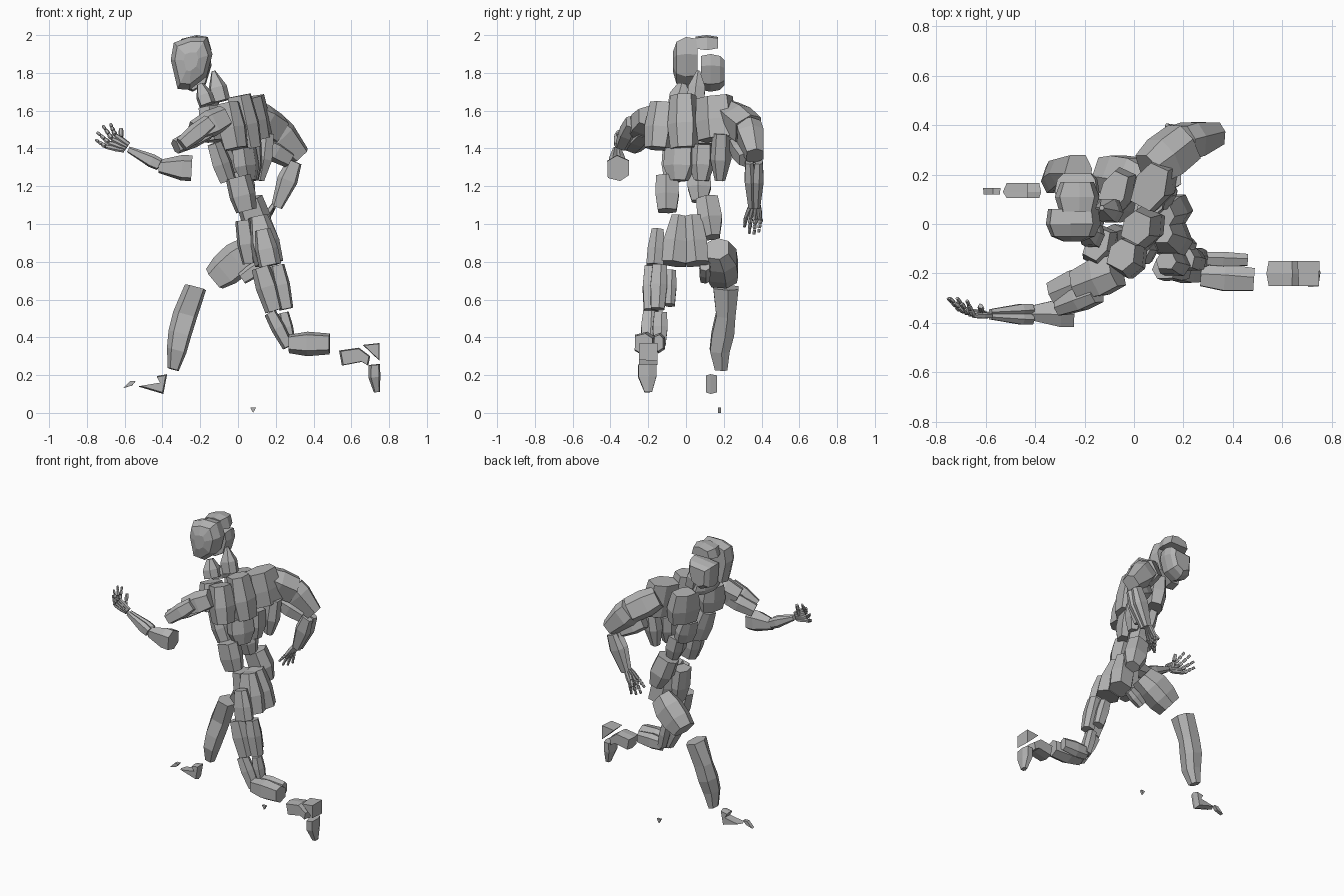
import bpy, bmesh
from mathutils import Vector

grey = bpy.data.materials.new("stone_grey")
grey.diffuse_color = (0.45, 0.45, 0.45, 1)

# Chipped six-sided cross-section shared by all chunks
SECTION = [(1, -.6), (1, .55), (.2, 1), (-.95, .75), (-1, -.55), (-.1, -1)]
TWIST = (0.42, 0.9, 0)   # shoulder line of the turned torso


def loft(name, rings):
    """Flat-faced closed solid through rings of points."""
    bm = bmesh.new()
    loops = [[bm.verts.new(p) for p in r] for r in rings]
    n = len(loops[0])
    for a, b in zip(loops, loops[1:]):
        for i in range(n):
            j = (i + 1) % n
            bm.faces.new((a[i], a[j], b[j], b[i]))
    bm.faces.new(loops[0][::-1])
    bm.faces.new(loops[-1])
    bmesh.ops.recalc_face_normals(bm, faces=bm.faces)
    me = bpy.data.meshes.new(name)
    bm.to_mesh(me)
    bm.free()
    me.materials.append(grey)
    ob = bpy.data.objects.new(name, me)
    bpy.context.collection.objects.link(ob)
    return ob


def strand(name, stations, side=(0, 1, 0)):
    """Chunk through stations of (centre, half width along side, half depth)."""
    pts = [Vector(c) for c, w, d in stations]
    t = (pts[-1] - pts[0]).normalized()
    s = Vector(side)
    s = (s - t * s.dot(t)).normalized()
    f = t.cross(s)
    return loft(name, [[c + s * (u * w) + f * (v * d) for u, v in SECTION]
                       for c, (_, w, d) in zip(pts, stations)])


def chunk(name, a, b, w, d, ends=(.85, .8), side=(0, 1, 0), bulge=.45):
    """Simple chunk from a to b, fullest at the bulge."""
    a, b = Vector(a), Vector(b)
    return strand(name, [(a.lerp(b, k), w * e, d * e)
                         for k, e in ((0, ends[0]), (bulge, 1), (1, ends[1]))], side)


def slab(name, profile, layers):
    """Side profile in x and z, stacked along y as (y, scale) layers."""
    n = len(profile)
    cx, cz = (sum(p[i] for p in profile) / n for i in (0, 1))
    return loft(name, [[(cx + (x - cx) * k, y, cz + (z - cz) * k) for x, z in profile]
                       for y, k in layers])


# Head: face block, rear block and cap, separated by narrow gaps
slab("head_near", [(-.356, 1.87), (-.34, 1.96), (-.256, 1.99), (-.166, 1.99),
                   (-.135, 1.9), (-.166, 1.78), (-.256, 1.71), (-.32, 1.715)],
     [(-.07, .35), (-.05, .8), (0, 1), (.06, .92)])
slab("head_far", [(-.32, 1.88), (-.15, 1.9), (-.14, 1.84), (-.17, 1.74), (-.24, 1.7), (-.31, 1.73)],
     [(.08, .9), (.13, 1), (.18, .9), (.205, .65)])
slab("head_cap", [(-.32, 1.92), (-.3, 1.98), (-.22, 2.0), (-.16, 1.99), (-.14, 1.92)],
     [(.05, .8), (.11, 1), (.17, .75)])

# Neck
chunk("neck_front", (-.16, -.04, 1.63), (-.2, -.02, 1.74), .055, .045, (1, .4))
chunk("neck_back", (-.09, .05, 1.65), (-.13, .065, 1.81), .045, .05, (1, .2))
chunk("collar", (-.15, .02, 1.61), (-.16, .03, 1.68), .075, .04, side=TWIST)

# Upper torso
chunk("near_shoulder_blade", (-.005, -.15, 1.4), (-.05, -.125, 1.64), .073, .07, side=TWIST)
chunk("upper_back", (.065, -.01, 1.4), (.01, -.015, 1.68), .076, .075, side=TWIST)
chunk("far_shoulder_blade", (.105, .165, 1.45), (.065, .15, 1.67), .1, .075, (.95, .9), TWIST)
chunk("near_chest", (-.12, -.1, 1.44), (-.15, -.08, 1.62), .08, .06, side=TWIST)
chunk("far_chest", (-.055, .12, 1.42), (-.085, .13, 1.63), .1, .065, side=TWIST)

# Ribs and waist
chunk("front_ribs_near", (-.05, -.06, 1.23), (-.12, -.07, 1.43), .06, .045, side=TWIST)
chunk("front_ribs_far", (-.03, .07, 1.26), (-.08, .08, 1.41), .065, .045, side=TWIST)
chunk("back_ribs_near", (.06, -.04, 1.23), (.035, -.03, 1.4), .08, .055, (.6, .95), TWIST)
chunk("back_ribs_far", (.075, .08, 1.23), (.07, .09, 1.42), .06, .055, (.6, .95), TWIST)
chunk("side_muscle", (.11, .18, 1.23), (.14, .19, 1.48), .045, .065, (.5, .9), TWIST)
chunk("waist_near", (.045, -.1, 1.07), (0, -.1, 1.25), .062, .07, (.8, .95))
chunk("waist_far", (.05, .07, 1.12), (.01, .07, 1.28), .062, .06, (.65, .95))
chunk("flank", (.13, .14, .93), (.06, .11, 1.13), .065, .08, (.6, .9))

# Hips
chunk("near_buttock", (.165, -.065, .79), (.11, -.035, 1.04), .068, .08, (.95, .6))
chunk("far_buttock", (.165, .06, .79), (.11, .035, 1.04), .062, .08, (.95, .7))
chunk("near_hip", (.17, -.165, .78), (.13, -.15, .97), .045, .06, (1, .7))
chunk("groin", (.06, 0, .79), (.03, 0, 1.02), .065, .05, (.7, .9))

# Near arm, bent forward
chunk("near_deltoid", (-.07, -.19, 1.57), (-.23, -.25, 1.49), .075, .072)
chunk("near_biceps", (-.16, -.21, 1.49), (-.33, -.28, 1.41), .055, .05)
chunk("near_triceps", (-.15, -.28, 1.54), (-.3, -.335, 1.42), .045, .05)
chunk("near_elbow", (-.245, -.36, 1.295), (-.42, -.36, 1.305), .057, .068, (1, .5), bulge=.3)
for y, n in ((-.385, "outer"), (-.345, "inner")):
    chunk("near_forearm_" + n, (-.415, y, 1.315), (-.58, y * .5 - .1825, 1.395),
          .024, .036, (.9, .45), bulge=.25)

# Far arm, swung back
chunk("far_deltoid", (.06, .22, 1.59), (.2, .33, 1.5), .085, .09, (.8, .95))
chunk("far_upper_arm", (.19, .33, 1.51), (.33, .365, 1.36), .07, .085, (.95, .65), bulge=.3)
chunk("far_inner_arm", (.13, .27, 1.42), (.27, .32, 1.34), .05, .055)
for y, n in ((.385, "outer"), (.335, "inner")):
    chunk("far_forearm_" + n, (.3, y, 1.33), (.205, y * .6 + .145, 1.09),
          .03, .055, (.7, .55), bulge=.4)


def hand(side_name, wrist, palm, tips, thumb, spread):
    """Palm slats, three-jointed fingers and a thumb."""
    wrist, palm, spread = Vector(wrist), Vector(palm), Vector(spread)
    for i, tip in enumerate(tips):
        k = i / 3 - .5
        base = palm + spread * k
        tip = Vector(tip)
        chunk(f"{side_name}_palm_{i}", wrist + spread * (k * .5), base, .013, .013, side=spread)
        for j in range(3):
            r = .012 - j * .002
            chunk(f"{side_name}_finger_{i}_{j}", base.lerp(tip, .06 + j / 3),
                  base.lerp(tip, (j + 1) / 3), r, r, side=spread)
    start, thumb = wrist.lerp(palm, .3), Vector(thumb)
    for j in range(2):
        chunk(f"{side_name}_thumb_{j}", start.lerp(thumb, j / 2), start.lerp(thumb, j / 2 + .45),
              .012, .012, side=spread)


hand("near_hand", (-.59, -.365, 1.405), (-.675, -.36, 1.44),
     [(-.752, -.3, 1.445), (-.745, -.3, 1.485), (-.715, -.3, 1.52), (-.675, -.31, 1.53)],
     (-.62, -.33, 1.51), (.05, -.02, .06))
hand("far_hand", (.19, .365, 1.1), (.15, .355, 1.03),
     [(.1, .31, .985), (.11, .335, .95), (.13, .36, .945), (.15, .385, .955)],
     (.13, .4, 1.01), (.01, .075, -.01))

# Far leg, striding forward
strand("far_thigh", [((.07, .165, .87), .06, .075), ((.0, .185, .815), .082, .095),
                     ((-.07, .195, .755), .082, .09), ((-.125, .2, .71), .07, .068)])
chunk("far_thigh_back", (.12, .1, .78), (.02, .1, .71), .03, .04)
strand("far_shin", [((-.225, .21, .665), .068, .058), ((-.28, .21, .52), .052, .065),
                    ((-.308, .195, .42), .06, .062), ((-.325, .178, .33), .053, .053),
                    ((-.343, .185, .23), .034, .03)])
slab("far_foot", [(-.53, .14), (-.41, .16), (-.43, .195), (-.375, .205), (-.395, .1)],
     [(.105, .85), (.13, 1), (.165, .85)])
slab("far_toes", [(-.61, .13), (-.57, .17), (-.54, .17), (-.56, .145)], [(.12, .95), (.145, 1)])
slab("ground_chip", [(.065, .028), (.095, .028), (.08, 0)], [(.17, 1), (.185, 1)])

# Near leg, trailing behind
chunk("near_thigh_front", (.12, -.18, .77), (.19, -.185, .54), .048, .058)
chunk("near_thigh_back", (.205, -.14, .78), (.255, -.15, .55), .045, .048)
chunk("near_thigh_inner", (.17, -.08, .75), (.22, -.085, .57), .032, .045)
chunk("near_knee_outer", (.17, -.19, .53), (.265, -.2, .35), .045, .038)
chunk("near_knee_inner", (.24, -.135, .53), (.28, -.14, .36), .04, .034)
chunk("near_calf_outer", (.27, -.21, .365), (.485, -.225, .365), .055, .065, (.75, .85))
chunk("near_calf_inner", (.28, -.14, .37), (.46, -.145, .37), .03, .055)
slab("near_heel", [(.535, .33), (.64, .345), (.7, .3), (.69, .25), (.655, .27), (.55, .25)],
     [(-.25, .9), (-.2, 1), (-.15, .9)])
slab("near_sole", [(.66, .36), (.75, .37), (.75, .275)], [(-.25, .9), (-.15, 1)])
strand("near_toes", [((.722, -.205, .255), .05, .03), ((.722, -.205, .19), .048, .032),
                     ((.735, -.2, .11), .02, .016)])
